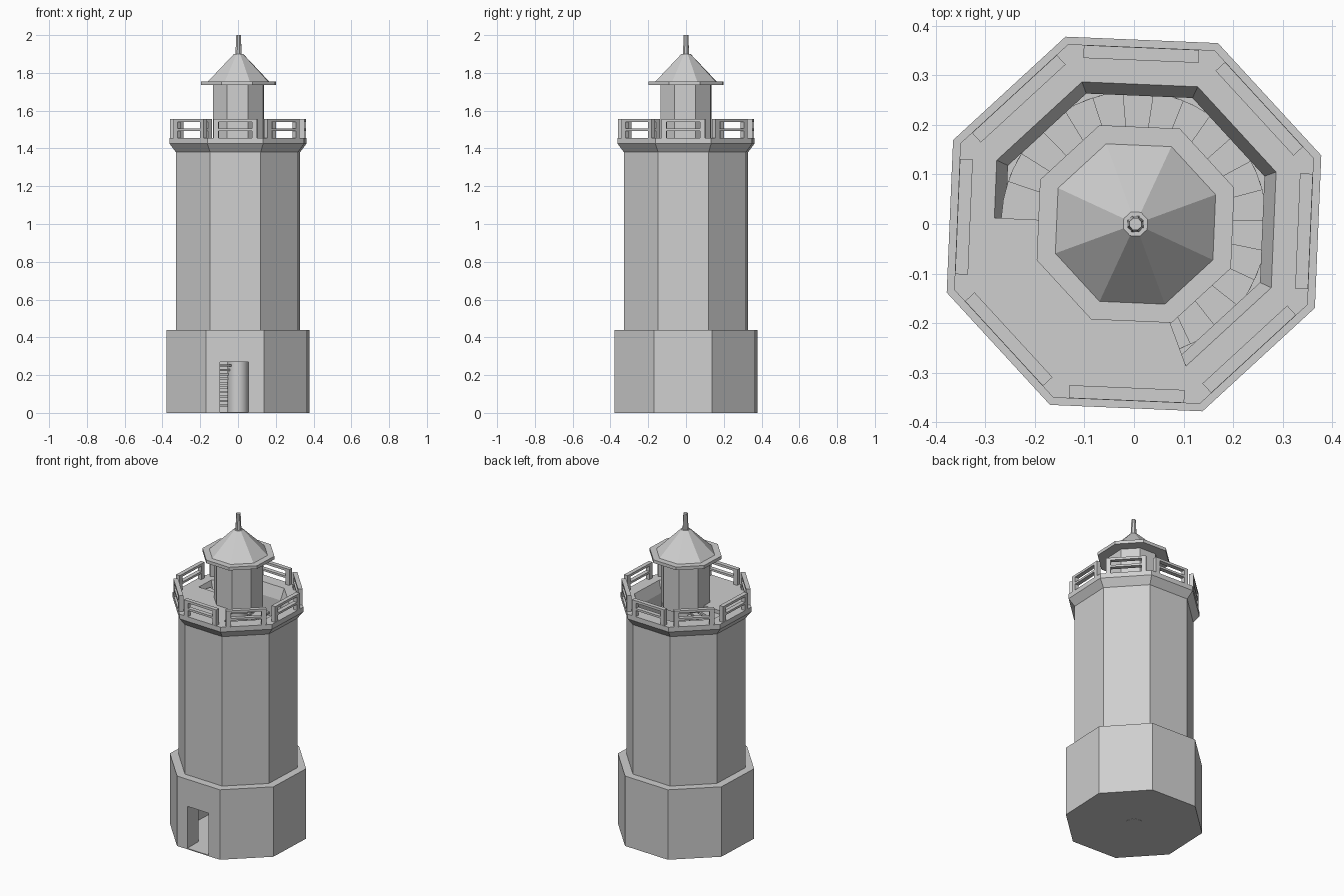
import bpy, bmesh, math
from mathutils import Matrix

if "Cube" in bpy.data.objects:
    bpy.data.objects.remove(bpy.data.objects["Cube"])

TWIST = math.radians(20.1)      # rotation of every octagon
RISE, TURN, STEPS = 0.0235, math.radians(13.3), 61

stone = bpy.data.materials.new("light grey stone")
stone.diffuse_color = (0.62, 0.62, 0.62, 1)
stone.use_nodes = True
stone.node_tree.nodes["Principled BSDF"].inputs["Base Color"].default_value = stone.diffuse_color


def finish(name, bm):
    bmesh.ops.recalc_face_normals(bm, faces=bm.faces)
    me = bpy.data.meshes.new(name)
    bm.to_mesh(me)
    bm.free()
    me.materials.append(stone)
    ob = bpy.data.objects.new(name, me)
    bpy.context.collection.objects.link(ob)
    return ob


def lathe(name, profile, sides=8, cx=0.0):
    """Revolve (radius, z) points; radius 0 closes to a single point."""
    bm = bmesh.new()
    rings = []
    for r, z in profile:
        if r == 0:
            rings.append([bm.verts.new((cx, 0, z))] * sides)
        else:
            rings.append([bm.verts.new((cx + r * math.cos(TWIST + math.tau * i / sides),
                                        r * math.sin(TWIST + math.tau * i / sides), z))
                          for i in range(sides)])
    for a, b in zip(rings, rings[1:]):
        for i in range(sides):
            j = (i + 1) % sides
            bm.faces.new(list(dict.fromkeys((a[i], a[j], b[j], b[i]))))
    return finish(name, bm)


def prism(bm, points, z0, z1):
    """Upright prism over a flat outline."""
    low = [bm.verts.new((x, y, z0)) for x, y in points]
    high = [bm.verts.new((x, y, z1)) for x, y in points]
    bm.faces.new(low[::-1])
    bm.faces.new(high)
    n = len(points)
    for i in range(n):
        j = (i + 1) % n
        bm.faces.new((low[i], low[j], high[j], high[i]))


def box(bm, center, size, rot=0.0):
    m = Matrix.Rotation(rot, 4, 'Z') @ Matrix.Translation(center) @ Matrix.Diagonal((*size, 1))
    bmesh.ops.create_cube(bm, size=1, matrix=m)


def polar(r, a):
    return (r * math.cos(a), r * math.sin(a))


# Hollow tower: wide base, shaft, flared gallery
tower = lathe("tower", [(0, 0), (0.402, 0), (0.402, 0.44), (0.35, 0.44), (0.35, 1.38),
                        (0.386, 1.425), (0.386, 1.455), (0.305, 1.455), (0.28, 1.385),
                        (0.28, 0.006), (0, 0.006)])

# Doorway cut through the front wall
bm = bmesh.new()
box(bm, (-0.02, -0.33, 0.138), (0.15, 0.26, 0.264))
cutter = finish("door_cutter", bm)
cutter.hide_render = True
cutter.hide_viewport = True
cut = tower.modifiers.new("doorway", 'BOOLEAN')
cut.operation = 'DIFFERENCE'
cut.solver = 'EXACT'
cut.object = cutter

# Gallery floor, left open above the stairs
bm = bmesh.new()
start = math.radians(177.5)
off = start - (TWIST + math.radians(157.5))
r_start = 0.305 * math.cos(math.pi / 8) / math.cos(off)
corners = [TWIST + math.radians(a) for a in (180, 225, 270)]
outline = [polar(r_start, start)] + [polar(0.305, a) for a in corners]
outline += [polar(0.13, a) for a in corners[::-1]] + [polar(0.125, start)]
prism(bm, outline, 1.43, 1.455)
finish("gallery_floor", bm)

# Spiral stairs, climbing counter-clockwise
bm = bmesh.new()
for i in range(STEPS):
    lead = start - (STEPS - 1 - i) * TURN
    back = lead - TURN - math.radians(3)
    z = 1.432 - (STEPS - 1 - i) * RISE
    prism(bm, [polar(0.045, back), polar(0.268, back), polar(0.268, (back + lead) / 2),
               polar(0.268, lead), polar(0.045, lead)], max(z - 0.012, 0.004), z)
finish("spiral_stairs", bm)

# Round column in the middle of the stairs
column = lathe("stair_column", [(0, -0.001), (0.055, -0.001), (0.055, 1.47), (0, 1.47)], 32)
for p in column.data.polygons:
    p.use_smooth = abs(p.normal.z) < 0.5

# Railing panels, one per side of the gallery
bm = bmesh.new()
for k in range(8):
    rot = TWIST + math.radians(22.5 + 45 * k)
    for y in (-0.102, 0.102):
        box(bm, (0.343, y, 1.503), (0.026, 0.028, 0.104), rot)
    for z, h in ((1.5475, 0.015), (1.5, 0.013)):
        box(bm, (0.343, 0, z), (0.026, 0.18, h), rot)
finish("gallery_railing", bm)

# Lantern room, roof with flat eave, and finial
CX = 0.003
lathe("lantern_room", [(0, 1.43), (0.144, 1.43), (0.144, 1.737), (0, 1.737)], 8, CX)
lathe("lantern_roof", [(0, 1.735), (0.212, 1.735), (0.212, 1.755), (0.172, 1.755),
                       (0.026, 1.9), (0, 1.9)], 8, CX)
lathe("roof_finial", [(0, 1.89), (0.018, 1.89), (0.013, 2.0), (0, 2.0)], 8, CX)
